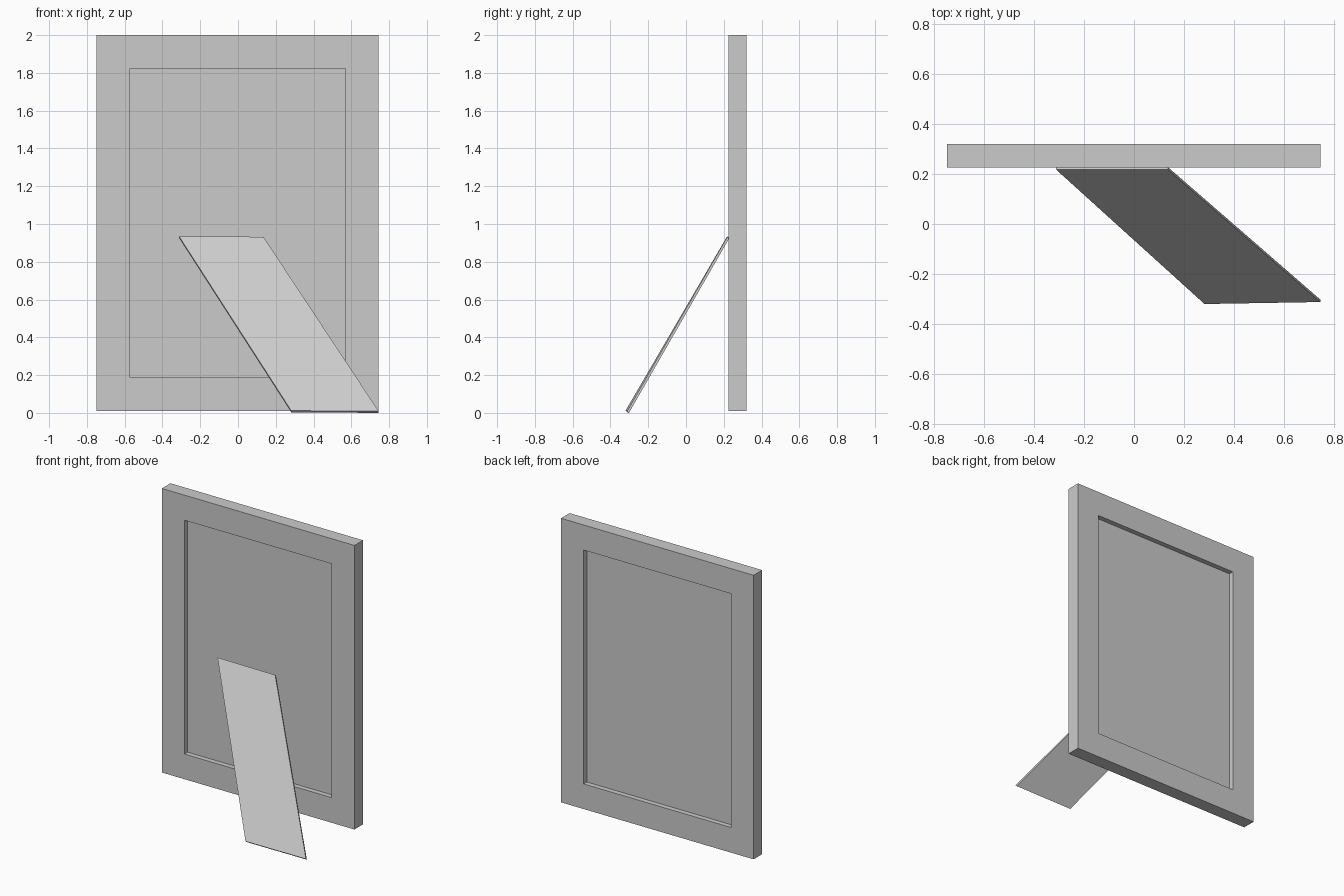
import bpy, bmesh
from mathutils import Vector

cube = bpy.data.objects.get("Cube")
if cube:
    bpy.data.objects.remove(cube)

grey = bpy.data.materials.new("plain grey")
grey.use_nodes = True
grey.diffuse_color = (0.6, 0.6, 0.6, 1)
grey.node_tree.nodes["Principled BSDF"].inputs["Base Color"].default_value = (0.6, 0.6, 0.6, 1)


def add_object(name, bm):
    bmesh.ops.recalc_face_normals(bm, faces=bm.faces)
    mesh = bpy.data.meshes.new(name)
    bm.to_mesh(mesh)
    bm.free()
    mesh.materials.append(grey)
    obj = bpy.data.objects.new(name, mesh)
    bpy.context.collection.objects.link(obj)
    return obj


# Frame board: a slab with the same rectangular recess sunk into front and back
left, right, bottom, top = -0.748, 0.745, 0.01, 2.0
front, back = 0.225, 0.32
border, recess = 0.249, 0.035

bm = bmesh.new()
bmesh.ops.create_cube(bm, size=1)
for v in bm.verts:
    v.co.x = right if v.co.x > 0 else left
    v.co.y = back if v.co.y > 0 else front
    v.co.z = top if v.co.z > 0 else bottom
bm.normal_update()
for face in [f for f in bm.faces if abs(f.normal.y) > 0.9]:
    normal = face.normal.copy()
    bmesh.ops.inset_region(bm, faces=[face], thickness=border)
    # Sink the inner face with straight walls
    sunk = bmesh.ops.extrude_discrete_faces(bm, faces=[face])["faces"][0]
    for v in sunk.verts:
        v.co -= normal * recess
add_object("picture_frame", bm)

# Support leg: a thin slanted board leaning on the frame
bm = bmesh.new()
corners = [(-0.312, 0.218, 0.935), (0.135, 0.218, 0.932),
           (0.745, -0.312, 0.009), (0.282, -0.32, 0.012)]
upper = bm.faces.new([bm.verts.new(c) for c in corners])
lower = bmesh.ops.extrude_face_region(bm, geom=[upper], use_keep_orig=True)
for v in lower["geom"]:
    if isinstance(v, bmesh.types.BMVert):
        v.co += Vector((0, 0.01, -0.009))
add_object("support_leg", bm)
